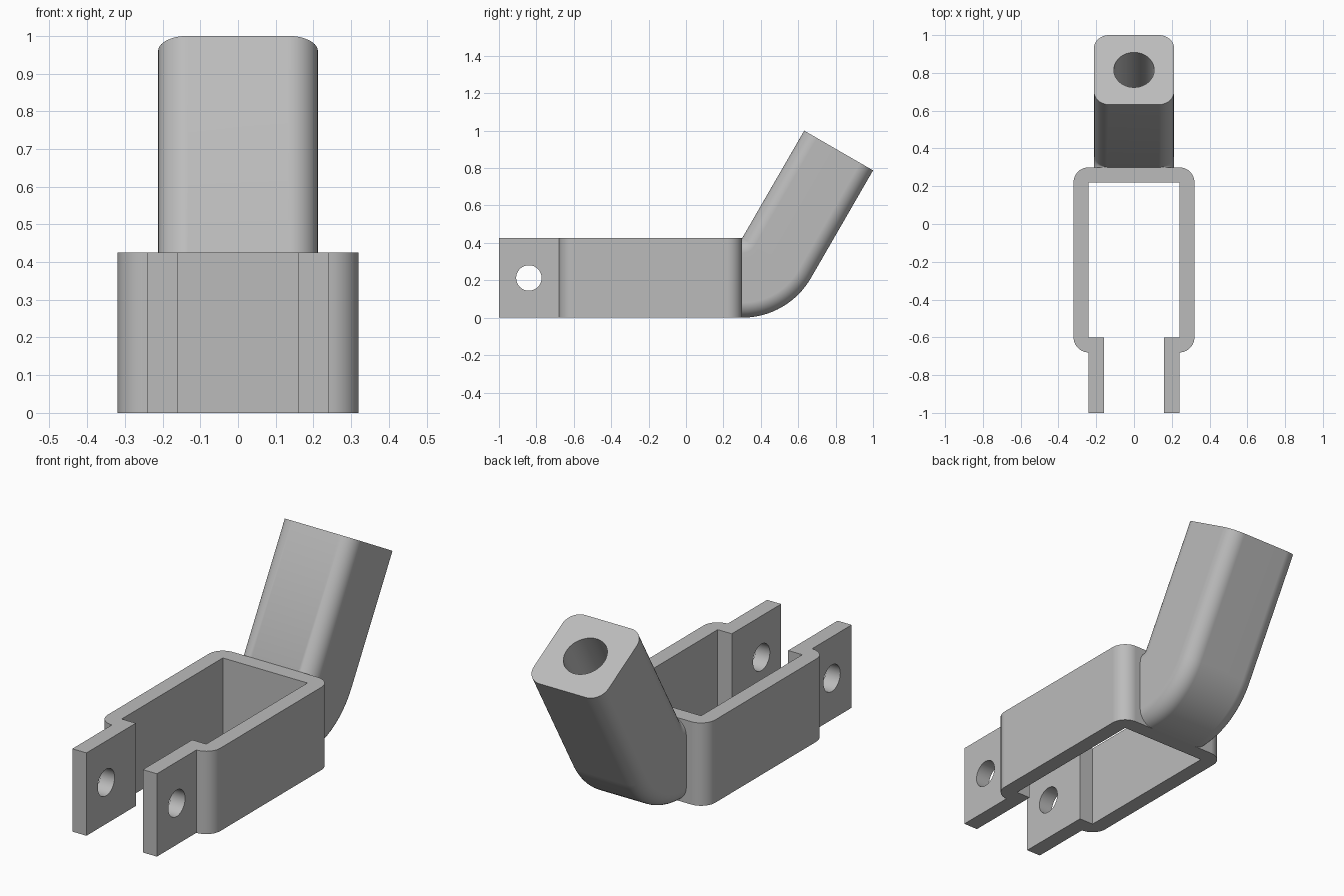
import bpy, bmesh
from math import sin, cos, pi, radians
from mathutils import Matrix, Vector

cube = bpy.data.objects.get("Cube")
if cube:
    bpy.data.objects.remove(cube, do_unlink=True)

HEIGHT = 0.425      # height of bracket and depth of arm
BACK = 0.30         # outer back wall of the bracket
BEND = radians(60)
STRAIGHT = 0.664    # length of the arm beyond the bend
R = 0.08            # corner radius and plate thickness

steel = bpy.data.materials.new("plain grey steel")
steel.use_nodes = True
grey = (0.5, 0.5, 0.5, 1)
steel.diffuse_color = grey
steel.node_tree.nodes["Principled BSDF"].inputs["Base Color"].default_value = grey


def arc(cx, cy, start, end, steps=10):
    """Points of a corner arc, angles in degrees."""
    angles = [radians(start + (end - start) * i / steps) for i in range(steps + 1)]
    return [(cx + R * cos(a), cy + R * sin(a)) for a in angles]


def make_object(name, bm):
    bmesh.ops.recalc_face_normals(bm, faces=bm.faces)
    mesh = bpy.data.meshes.new(name)
    bm.to_mesh(mesh)
    bm.free()
    mesh.materials.append(steel)
    obj = bpy.data.objects.new(name, mesh)
    bpy.context.collection.objects.link(obj)
    return obj


def loft(name, rings):
    """Skin a list of closed rings and cap both ends."""
    bm = bmesh.new()
    loops = [[bm.verts.new(p) for p in ring] for ring in rings]
    n = len(loops[0])
    for a, b in zip(loops, loops[1:]):
        for i in range(n):
            j = (i + 1) % n
            bm.faces.new((a[i], a[j], b[j], b[i]))
    bm.faces.new(loops[0])
    bm.faces.new(loops[-1])
    bmesh.ops.remove_doubles(bm, verts=bm.verts, dist=1e-5)
    return make_object(name, bm)


def drill(obj, center, axis, radius, depth):
    """Cut a round hole centred on a point along an axis."""
    bm = bmesh.new()
    turn = Vector(axis).to_track_quat('Z', 'Y').to_matrix().to_4x4()
    bmesh.ops.create_cone(bm, cap_ends=True, segments=48, radius1=radius, radius2=radius,
                          depth=depth, matrix=Matrix.Translation(center) @ turn)
    cutter = make_object("hole_cutter", bm)
    cutter.hide_render = True
    mod = obj.modifiers.new("hole", 'BOOLEAN')
    mod.operation = 'DIFFERENCE'
    mod.solver = 'EXACT'
    mod.object = cutter
    bpy.context.view_layer.objects.active = obj
    bpy.ops.object.modifier_apply(modifier=mod.name)
    bpy.data.objects.remove(cutter, do_unlink=True)


def finish(obj):
    bpy.ops.object.select_all(action='DESELECT')
    obj.select_set(True)
    bpy.context.view_layer.objects.active = obj
    bpy.ops.object.shade_smooth_by_angle(angle=radians(30))
    mod = obj.modifiers.new("flat_face_normals", 'WEIGHTED_NORMAL')
    mod.keep_sharp = True


# Fork bracket: half outline from the back centre round to the inside, then mirrored
half = arc(0.24, BACK - R, 90, 0) + arc(0.24, -0.60, 0, -90)
half += [(0.24, -1), (0.16, -1), (0.16, -0.60), (0.24, -0.60), (0.24, BACK - R)]
outline = half + [(-x, y) for x, y in reversed(half)]
bracket = loft("fork_bracket", [[(x, y, z) for x, y in outline] for z in (0, HEIGHT)])

# Pin holes through both ears
drill(bracket, (0, -0.84, HEIGHT / 2), (1, 0, 0), 0.068, 1)
finish(bracket)

# Bent arm: rounded square section turned about its upper edge, then run straight
w, far = 0.212 - R, HEIGHT - R
section = arc(w, far, 0, 90) + arc(-w, far, 90, 180) + arc(-w, R, 180, 270) + arc(w, R, 270, 360)


def arm_ring(a, run=0):
    return [(x, BACK + h * sin(a) + run * cos(a), HEIGHT - h * cos(a) + run * sin(a))
            for x, h in section]


STEPS = 16
rings = [arm_ring(BEND * i / STEPS) for i in range(STEPS + 1)] + [arm_ring(BEND, STRAIGHT)]
arm = loft("bent_arm", rings)

# Blind socket bored into the end of the arm
direction = Vector((0, cos(BEND), sin(BEND)))
down = Vector((0, sin(BEND), -cos(BEND)))
mouth = Vector((0, BACK, HEIGHT)) + down * HEIGHT / 2 + direction * STRAIGHT
drill(arm, mouth, direction, 0.107, 2 * STRAIGHT - 0.02)
finish(arm)
